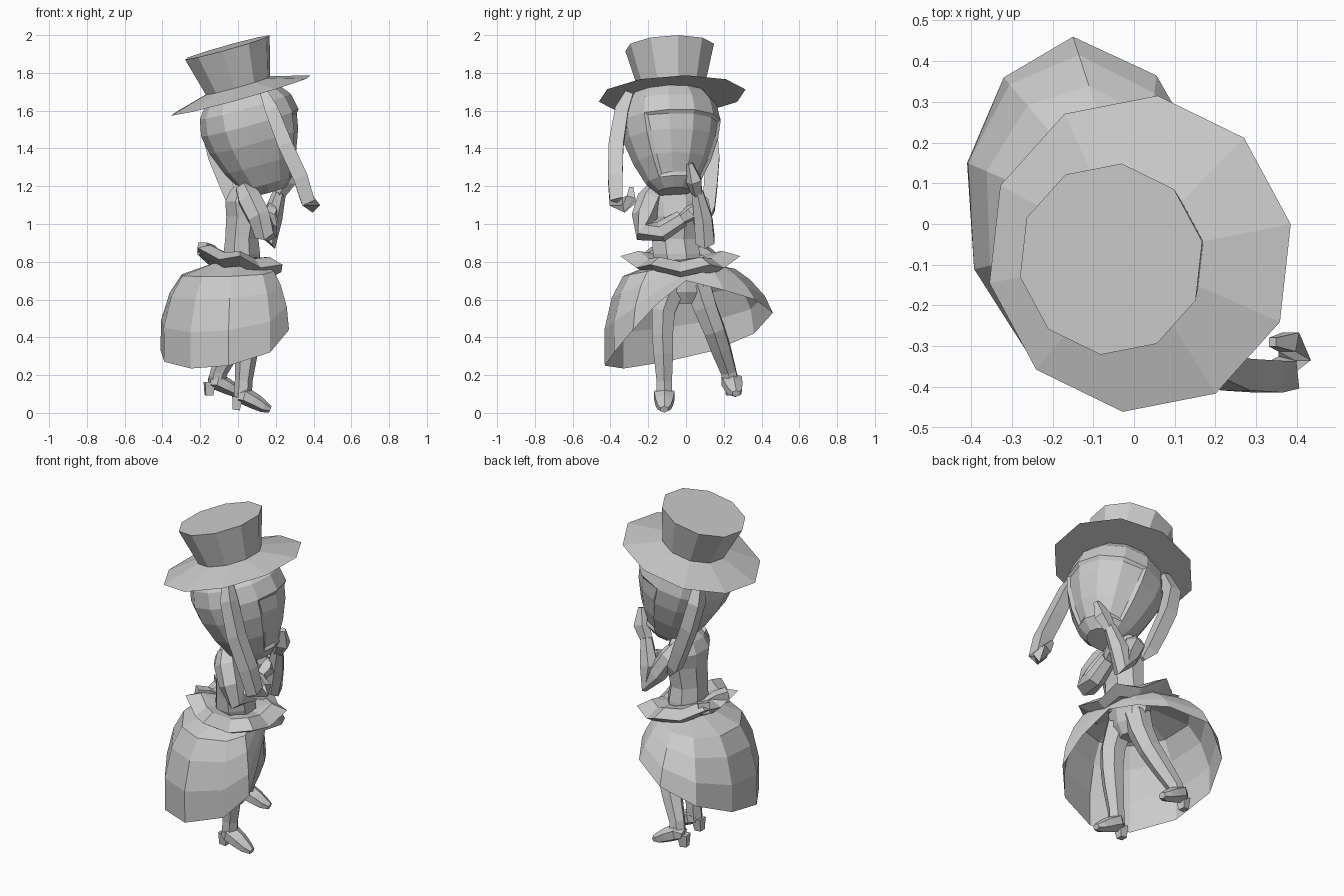
import bpy, bmesh, math
from mathutils import Vector, Matrix

if "Cube" in bpy.data.objects:
    bpy.data.objects.remove(bpy.data.objects["Cube"])

clay = bpy.data.materials.new("light_grey")
clay.use_nodes = True
GREY = (0.6, 0.6, 0.6, 1)
clay.diffuse_color = GREY
clay.node_tree.nodes["Principled BSDF"].inputs["Base Color"].default_value = GREY


def finish(bm, name):
    bmesh.ops.recalc_face_normals(bm, faces=bm.faces)
    mesh = bpy.data.meshes.new(name)
    bm.to_mesh(mesh)
    bm.free()
    mesh.materials.append(clay)
    ob = bpy.data.objects.new(name, mesh)
    bpy.context.collection.objects.link(ob)
    return ob


def loft(rings, caps=True):
    """Bridge equal-length rings of points into a surface."""
    bm = bmesh.new()
    loops = [[bm.verts.new(p) for p in ring] for ring in rings]
    n = len(loops[0])
    for a, b in zip(loops, loops[1:]):
        for i in range(n):
            j = (i + 1) % n
            bm.faces.new((a[i], a[j], b[j], b[i]))
    if caps:
        bm.faces.new(loops[0][::-1])
        bm.faces.new(loops[-1])
    return bm


def oval(centre, rx, ry, n=8, turn=0.0):
    c = Vector(centre)
    return [c + Vector((rx * math.cos(turn + math.tau * i / n),
                        ry * math.sin(turn + math.tau * i / n), 0)) for i in range(n)]


def tube(name, path, radii, n=6, flat=1.0, side=(0, 1, 0)):
    """Limb along a path; flat scales the width along the side axis."""
    pts = [Vector(p) for p in path]
    rings = []
    for i, p in enumerate(pts):
        t = (pts[min(i + 1, len(pts) - 1)] - pts[max(i - 1, 0)]).normalized()
        u = Vector(side)
        u = (u - t * u.dot(t)).normalized()
        v = t.cross(u)
        ring = []
        for k in range(n):
            a = math.tau * (k + 0.5) / n
            ring.append(p + radii[i] * (flat * math.cos(a) * u + math.sin(a) * v))
        rings.append(ring)
    return finish(loft(rings), name)


# Head and hat share one tilt
tilt = Matrix.Rotation(math.radians(3), 4, 'X') @ Matrix.Rotation(math.radians(-15.6), 4, 'Y')
yaw = Matrix.Rotation(math.radians(30), 4, 'Z')

# Hat: sloped brim, then flared crown
hat = loft([oval((0, 0, h), r, r, 10, 0.2) for h, r in
            ((0, 0.392), (0.055, 0.18), (0.265, 0.237))])
hat.transform(Matrix.Translation((0.015, -0.073, 1.68)) @ tilt)
finish(hat, "top_hat")

# Head: teardrop with a recessed face
profile = ((0, 0.09), (0.05, 0.145), (0.16, 0.205), (0.28, 0.25),
           (0.38, 0.268), (0.47, 0.25), (0.56, 0.18))
head = loft([oval((0, 0, h), r, r, 12) for h, r in profile])
head.normal_update()
face = [f for f in head.faces
        if f.normal.x > 0.6 and 0.08 < f.calc_center_median().z < 0.36]
bmesh.ops.inset_region(head, faces=face, thickness=0.02, depth=-0.012)
head.transform(Matrix.Translation((0.165, -0.065, 1.17)) @ tilt @ yaw)
finish(head, "head")

# Hair locks hanging from both sides
tube("right_hair_lock",
     [(0.14, -0.3, 1.69), (0.18, -0.34, 1.6), (0.25, -0.37, 1.42), (0.33, -0.375, 1.25),
      (0.37, -0.37, 1.12), (0.395, -0.33, 1.1), (0.38, -0.29, 1.13), (0.34, -0.29, 1.19)],
     [0.03, 0.05, 0.055, 0.055, 0.05, 0.04, 0.035, 0.015], 4)
tube("left_hair_lock",
     [(-0.15, 0.08, 1.62), (-0.16, 0.13, 1.5), (-0.12, 0.14, 1.35),
      (-0.06, 0.13, 1.2), (-0.01, 0.12, 1.08), (0.03, 0.11, 1.02)],
     [0.03, 0.05, 0.052, 0.05, 0.045, 0.015], 4)

# Torso and neck
body = ((0.02, -0.03, 0.74, 0.1, 0.12), (0.02, -0.05, 0.84, 0.105, 0.135),
        (0.02, -0.06, 0.92, 0.095, 0.13), (0.035, -0.06, 1.04, 0.105, 0.145),
        (0.025, -0.06, 1.12, 0.1, 0.16), (0.035, -0.06, 1.18, 0.08, 0.13),
        (0.05, -0.06, 1.22, 0.055, 0.06), (0.07, -0.06, 1.3, 0.05, 0.05))
finish(loft([oval(b[:3], b[3], b[4], 8, math.pi / 8) for b in body]), "torso")

# Arms: one folded across the chest, one raised to the cheek
tube("right_arm", [(0.03, -0.15, 1.19), (0.06, -0.19, 1.13), (0.11, -0.22, 1.04),
                   (0.14, -0.22, 0.96), (0.16, -0.13, 0.96), (0.16, -0.02, 1.03)],
     [0.05, 0.07, 0.068, 0.06, 0.055, 0.045], 6, side=(1, 0, 0))
tube("right_hand", [(0.16, -0.03, 1.02), (0.17, 0.03, 1.06), (0.17, 0.06, 1.1)],
     [0.03, 0.045, 0.02], 5, side=(1, 0, 0))
tube("left_arm", [(0.03, 0.02, 1.16), (0.06, 0.07, 1.1), (0.12, 0.095, 1.0),
                  (0.17, 0.1, 0.92), (0.18, 0.09, 1.03), (0.22, 0.06, 1.17)],
     [0.045, 0.06, 0.055, 0.058, 0.055, 0.035], 6)
tube("left_hand", [(0.22, 0.06, 1.16), (0.26, 0.045, 1.23), (0.28, 0.02, 1.32)],
     [0.035, 0.05, 0.02], 5, flat=0.9)

# Skirt: dome from the waist to an uneven hem that rises at the front
hem = [(0.18, 0.0, 0.7), (0.24, -0.15, 0.58), (0.27, -0.28, 0.44), (0.17, -0.38, 0.32),
       (-0.05, -0.43, 0.25), (-0.25, -0.33, 0.235), (-0.39, -0.11, 0.27), (-0.41, 0.15, 0.33),
       (-0.32, 0.36, 0.42), (-0.15, 0.46, 0.53), (0.055, 0.365, 0.6), (0.15, 0.2, 0.65)]
waist = Vector((0.01, -0.03, 0.8))
bulge = ((0, 0), (0.66, 0.14), (0.87, 0.35), (1.01, 0.66), (1, 1))
rings = [[] for step in bulge]
for point in map(Vector, hem):
    flat_dir = Vector((point.x - waist.x, point.y - waist.y, 0)).normalized()
    start = waist + flat_dir * 0.12
    full = min(1, (start.z - point.z) / 0.5)
    for ring, (out, drop) in zip(rings, bulge):
        out = drop + (out - drop) * (0.2 + 0.8 * full)
        p = start.lerp(point, out)
        p.z = start.z + (point.z - start.z) * drop
        ring.append(p)
finish(loft(rings, caps=False), "skirt")


# Waist ruffle: wavy collar dropping toward the front
def ruffle_ring(radius, z, wave):
    ring = []
    for i in range(12):
        a = math.tau * i / 12
        w = 1 if i % 2 else -1
        r = radius + wave * w
        x, y = r * math.cos(a), r * 1.22 * math.sin(a)
        ring.append(Vector((x + 0.01, y - 0.03, z - 0.2 * x + wave * w)))
    return ring


finish(loft([ruffle_ring(0.1, 0.83, 0), ruffle_ring(0.17, 0.845, 0.012),
             ruffle_ring(0.24, 0.81, 0.02), ruffle_ring(0.18, 0.765, 0.012),
             ruffle_ring(0.1, 0.77, 0)], caps=False), "waist_ruffle")

# Bow at the back of the waist
for label, y in (("right", -0.12), ("left", 0.1)):
    tube(label + "_bow_loop", [(-0.1, -0.01, 0.83), (-0.15, y * 0.6, 0.86), (-0.19, y, 0.87)],
         [0.02, 0.04, 0.045], 4, side=(0, 0, 1))

# Hips and legs
finish(loft([oval((0.03, 0, z), rx, ry, 8) for z, rx, ry in
             ((0.58, 0.05, 0.06), (0.64, 0.085, 0.13), (0.76, 0.1, 0.14))]), "hips")
tube("right_leg", [(0.04, -0.07, 0.68), (0.05, -0.12, 0.54), (0.05, -0.125, 0.42),
                   (0.045, -0.12, 0.32), (0.03, -0.115, 0.17), (0.025, -0.115, 0.08)],
     [0.08, 0.072, 0.065, 0.06, 0.047, 0.048])
tube("left_leg", [(0.03, 0.06, 0.68), (0.03, 0.1, 0.56), (0.01, 0.15, 0.44),
                  (-0.04, 0.185, 0.34), (-0.1, 0.225, 0.22), (-0.115, 0.24, 0.15)],
     [0.08, 0.07, 0.063, 0.058, 0.046, 0.046])


# Heeled boots
def boot(name, offset, pitch, turn):
    place = (Matrix.Translation(offset) @ Matrix.Rotation(turn, 4, 'Z')
             @ Matrix.Rotation(pitch, 4, 'Y'))
    upper = tube(name, [(-0.035, 0, 0.07), (0.0, 0, 0.08), (0.06, 0, 0.055),
                        (0.11, 0, 0.032), (0.145, 0, 0.022)],
                 [0.03, 0.048, 0.042, 0.032, 0.018], 6, flat=1.3)
    heel = finish(loft([oval((-0.035, 0, h), r, r, 4, math.pi / 4)
                        for h, r in ((0.0, 0.028), (0.07, 0.04))]), name + "_heel")
    for part in (upper, heel):
        part.data.transform(place)


boot("right_boot", (0.025, -0.115, 0.012), math.radians(6), 0)
boot("left_boot", (-0.12, 0.24, 0.09), math.radians(4), math.radians(10))
